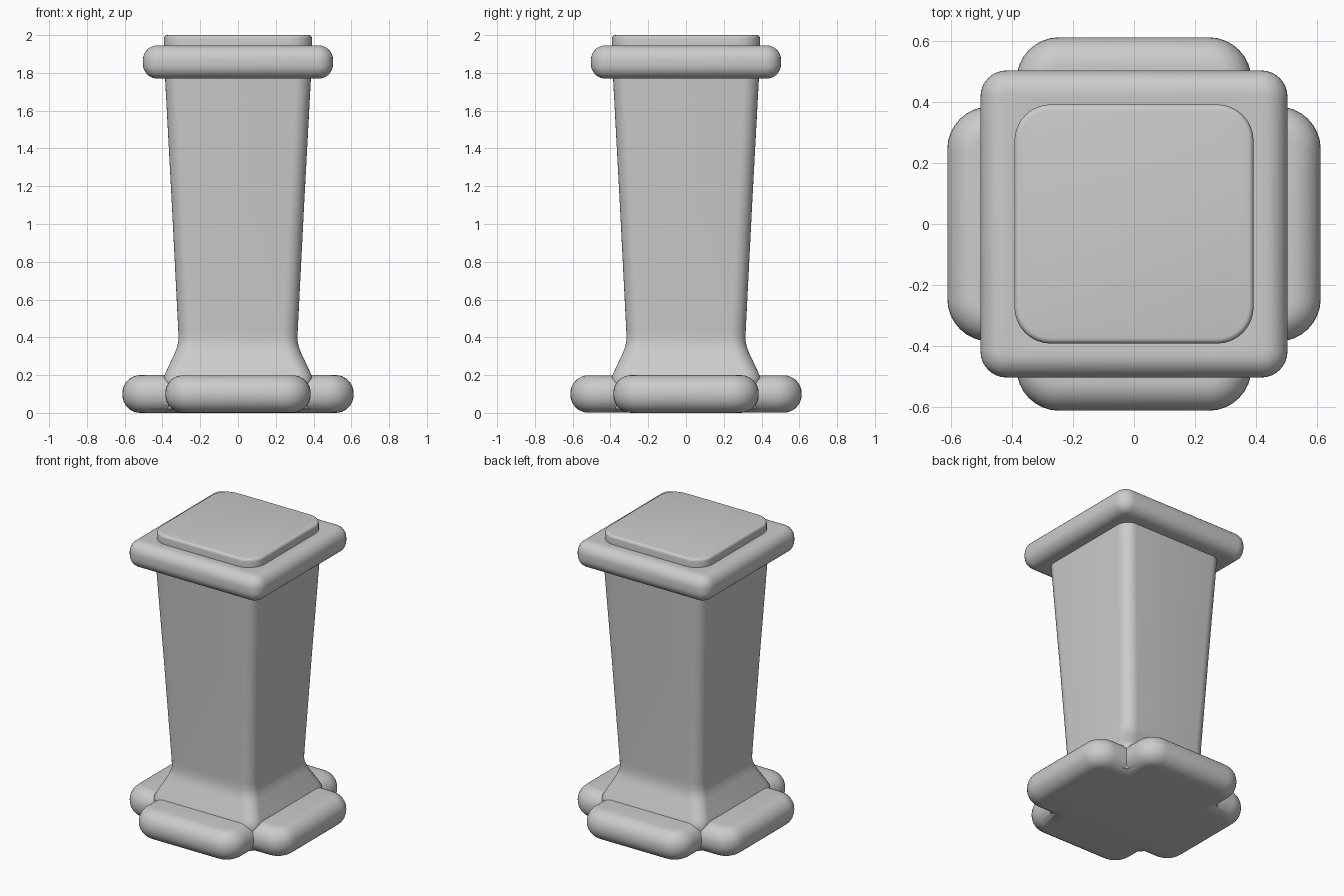
import bpy, bmesh
from math import sin, cos, pi

if "Cube" in bpy.data.objects:
    bpy.data.objects.remove(bpy.data.objects["Cube"])

SEG = 8  # segments per rounded corner


def ring(bm, hx, hy, r, z):
    verts = []
    for q, (sx, sy) in enumerate([(1, 1), (-1, 1), (-1, -1), (1, -1)]):
        for i in range(SEG + 1):
            a = (q + i / SEG) * pi / 2
            verts.append(bm.verts.new((sx * (hx - r) + r * cos(a),
                                       sy * (hy - r) + r * sin(a), z)))
    return verts


def loft(name, rows):
    """Skin a stack of rounded rectangles (half x, half y, corner radius, z)."""
    bm = bmesh.new()
    rings = [ring(bm, *row) for row in rows]
    n = len(rings[0])
    for a, b in zip(rings, rings[1:]):
        for i in range(n):
            j = (i + 1) % n
            bm.faces.new((a[i], a[j], b[j], b[i]))
    bm.faces.new(rings[0][::-1])
    bm.faces.new(rings[-1])
    me = bpy.data.meshes.new(name)
    bm.to_mesh(me)
    bm.free()
    ob = bpy.data.objects.new(name, me)
    bpy.context.collection.objects.link(ob)
    return ob


def rounded(hx, hy, r, z0, z1, e, steps=8, bottom=True):
    """Rows of a slab whose rim is rounded by e."""
    rows = []
    for zc, start, use in ((z0 + e, -pi / 2, bottom), (z1 - e, 0, True)):
        if not use:
            rows.append((hx, hy, r, z0))
            continue
        for i in range(steps + 1):
            a = start + i / steps * pi / 2
            d = e * (1 - cos(a))
            rows.append((hx - d, hy - d, max(r - d, 0.02), zc + e * sin(a)))
    return rows


# flared shaft, collar and top plate in one continuous skin
shaft = [(0.385, 0.07, 0.02), (0.392, 0.07, 0.19), (0.38, 0.075, 0.22),
         (0.333, 0.08, 0.32), (0.322, 0.08, 0.35), (0.315, 0.08, 0.385),
         (0.316, 0.08, 0.43), (0.35, 0.08, 1.10), (0.386, 0.08, 1.77)]
rows = [(h, h, r, z) for h, r, z in shaft]
rows += rounded(0.503, 0.503, 0.085, 1.77, 1.945, 0.075)
rows += rounded(0.392, 0.392, 0.12, 1.942, 2.0, 0.018, 4, bottom=False)
pillar = loft("pillar", rows)

# two crossed cushions form the four foot lobes
feet = [loft("foot_bar_x", rounded(0.612, 0.385, 0.14, 0.0, 0.2, 0.095)),
        loft("foot_bar_y", rounded(0.385, 0.612, 0.14, 0.001, 0.199, 0.095))]
for foot in feet:
    mod = pillar.modifiers.new("join_" + foot.name, 'BOOLEAN')
    mod.operation = 'UNION'
    mod.solver = 'EXACT'
    mod.object = foot

bpy.context.view_layer.objects.active = pillar
pillar.select_set(True)
for mod in list(pillar.modifiers):
    bpy.ops.object.modifier_apply(modifier=mod.name)
for foot in feet:
    bpy.data.objects.remove(foot)
bpy.ops.object.shade_smooth_by_angle(angle=0.7)
